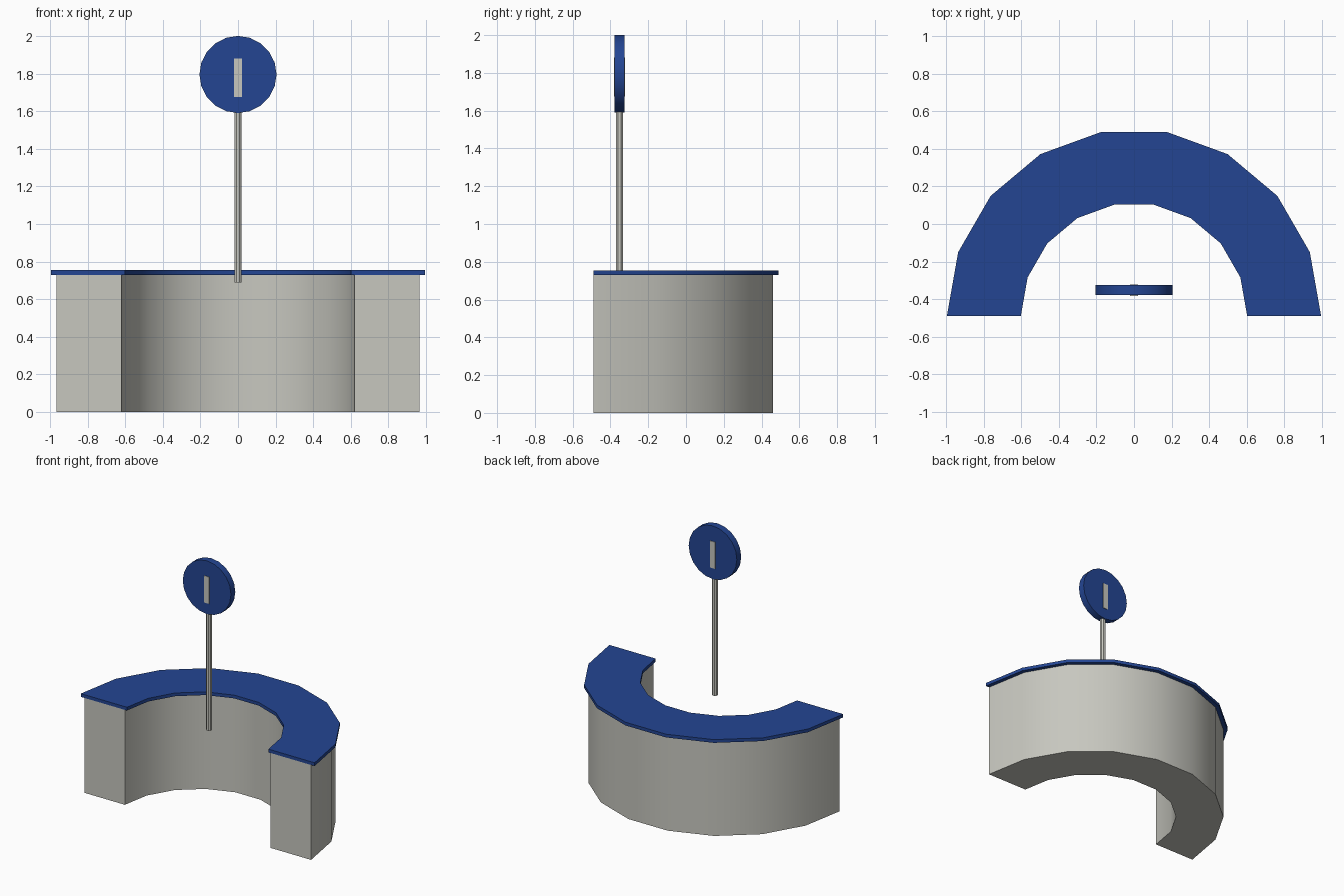
import bpy
import bmesh
from math import pi, cos, sin, radians

old = bpy.data.objects.get("Cube")
if old:
    bpy.data.objects.remove(old, do_unlink=True)


def material(name, rgb):
    mat = bpy.data.materials.new(name)
    mat.use_nodes = True
    mat.diffuse_color = (*rgb, 1)
    mat.node_tree.nodes["Principled BSDF"].inputs["Base Color"].default_value = (*rgb, 1)
    return mat


blue = material("blue", (0.017, 0.06, 0.29))
grey = material("warm grey", (0.57, 0.57, 0.52))


def finish(obj, name, mat):
    obj.name = name
    obj.data.materials.append(mat)
    bpy.ops.object.select_all(action='DESELECT')
    obj.select_set(True)
    bpy.context.view_layer.objects.active = obj
    bpy.ops.object.shade_smooth_by_angle(angle=radians(30))
    return obj


def half_ring(name, inner, outer, bottom, top, mat, steps=9, centre_y=-0.49):
    """Half-circle band, open to the front, extruded upwards."""
    bm = bmesh.new()
    rows = []
    for i in range(steps + 1):
        a = pi * i / steps
        rows.append([bm.verts.new((r * cos(a), centre_y + r * sin(a), z))
                     for r, z in ((inner, bottom), (outer, bottom), (outer, top), (inner, top))])
    for a, b in zip(rows, rows[1:]):
        for k in range(4):
            n = (k + 1) % 4
            bm.faces.new((a[k], a[n], b[n], b[k]))
    bm.faces.new(rows[0])
    bm.faces.new(rows[-1])
    bmesh.ops.recalc_face_normals(bm, faces=bm.faces)
    mesh = bpy.data.meshes.new(name)
    bm.to_mesh(mesh)
    bm.free()
    obj = bpy.data.objects.new(name, mesh)
    bpy.context.collection.objects.link(obj)
    return finish(obj, name, mat)


# Curved desk with overhanging worktop
half_ring("desk_body", 0.62, 0.965, 0, 0.73, grey)
half_ring("desk_top", 0.602, 0.995, 0.73, 0.755, blue)

SIGN_Y = -0.352

# Octagonal sign pole
bpy.ops.mesh.primitive_cylinder_add(vertices=8, radius=0.0205, depth=0.92,
                                    location=(0, SIGN_Y, 1.15), rotation=(0, 0, pi / 8))
finish(bpy.context.object, "sign_pole", grey)

# Round sign
bpy.ops.mesh.primitive_cylinder_add(vertices=20, radius=0.205, depth=0.053,
                                    location=(0, SIGN_Y, 1.795), rotation=(pi / 2, 0, 0))
finish(bpy.context.object, "sign_disc", blue)

# Upright bar showing on both faces of the sign
bpy.ops.mesh.primitive_cube_add(size=1, location=(0, SIGN_Y, 1.778))
bar = bpy.context.object
bar.scale = (0.043, 0.06, 0.206)
finish(bar, "sign_bar", grey)
